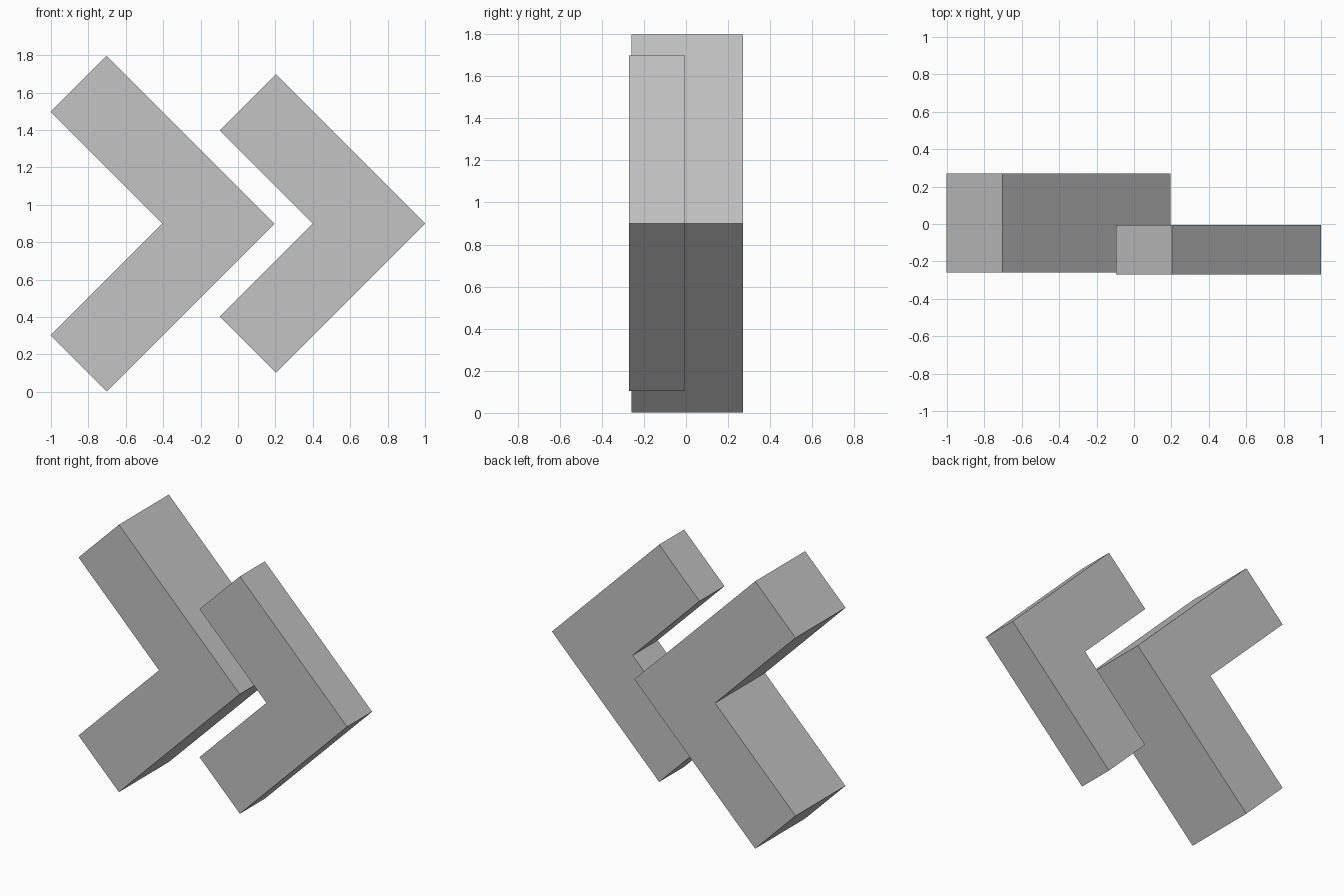
import bpy
import bmesh

cube = bpy.data.objects.get("Cube")
if cube:
    bpy.data.objects.remove(cube, do_unlink=True)

grey = bpy.data.materials.new("plain grey")
grey.use_nodes = True
colour = (0.55, 0.55, 0.55, 1)
grey.diffuse_color = colour
grey.node_tree.nodes["Principled BSDF"].inputs["Base Color"].default_value = colour

MID_Z = 0.9


def chevron(name, tip_x, reach, width, y_front, y_back):
    """Right-pointing square chevron: reach is its half height, width the slant of its end."""
    upper = [(tip_x - reach, reach), (tip_x - reach - width, reach - width)]
    profile = [(tip_x, 0), *upper, (tip_x - 2 * width, 0)]
    profile += [(x, -z) for x, z in reversed(upper)]

    bm = bmesh.new()
    face = bm.faces.new([bm.verts.new((x, y_front, MID_Z + z)) for x, z in profile])
    extruded = bmesh.ops.extrude_face_region(bm, geom=[face])["geom"]
    verts = [v for v in extruded if isinstance(v, bmesh.types.BMVert)]
    bmesh.ops.translate(bm, verts=verts, vec=(0, y_back - y_front, 0))
    bmesh.ops.recalc_face_normals(bm, faces=bm.faces)
    mesh = bpy.data.meshes.new(name)
    bm.to_mesh(mesh)
    bm.free()
    mesh.materials.append(grey)
    obj = bpy.data.objects.new(name, mesh)
    bpy.context.collection.objects.link(obj)


# Thick chevron behind, thin chevron ahead of it
chevron("thick_chevron", 0.195, 0.898, 0.3, -0.26, 0.27)
chevron("thin_chevron", 1.0, 0.797, 0.3, -0.27, -0.005)
